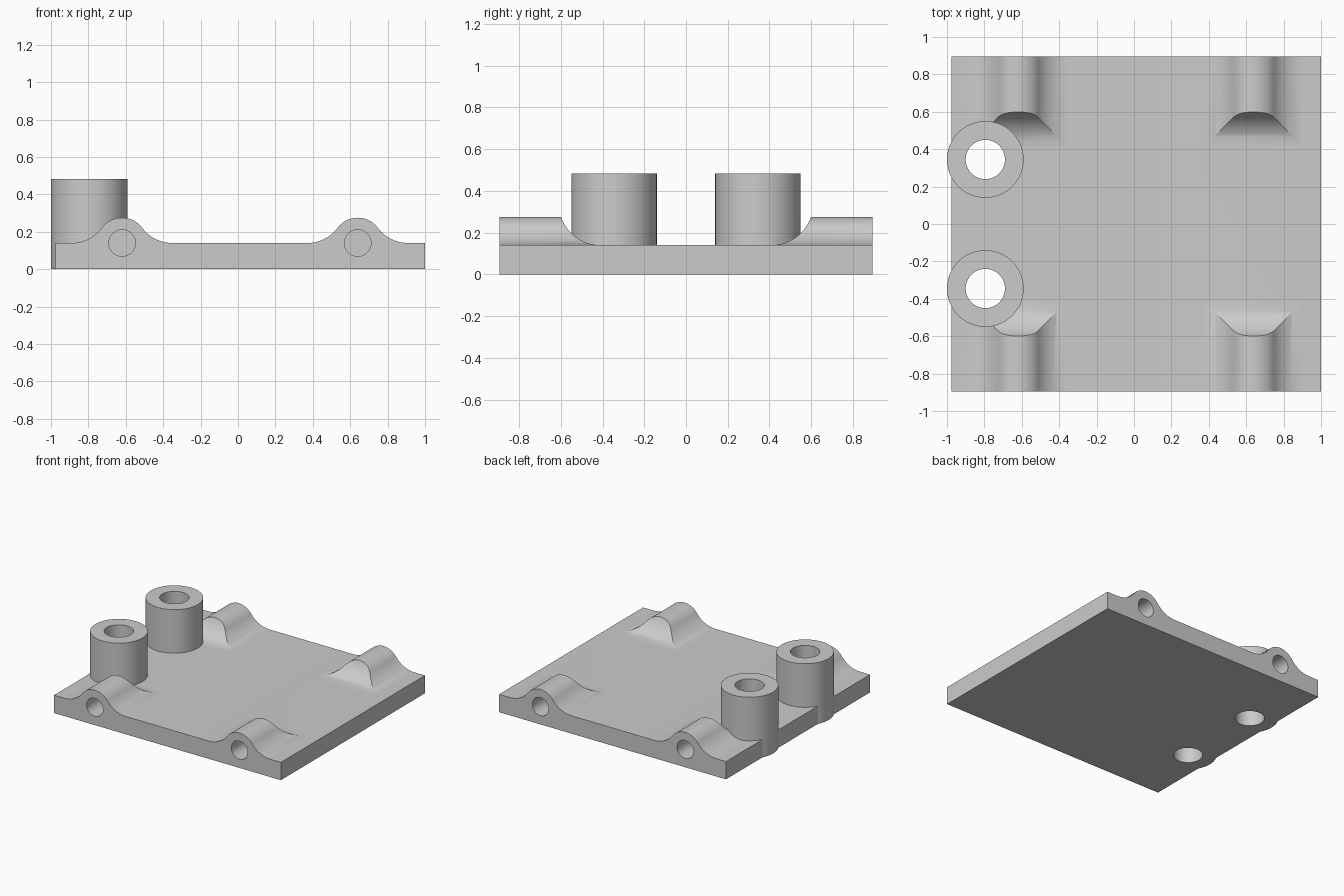
import bpy, bmesh, math
from mathutils import Vector

cube = bpy.data.objects.get("Cube")
if cube:
    bpy.data.objects.remove(cube, do_unlink=True)

PLATE_Z, HALF_Y = 0.14, 0.895
HUMP_R, FILLET_R = 0.135, 0.2
HUMP_X = (-0.62, 0.64)
BOSS_X, BOSS_Y = -0.795, 0.345

grey = bpy.data.materials.new("light grey")
grey.use_nodes = True
colour = (0.6, 0.6, 0.6, 1)
grey.diffuse_color = colour
grey.node_tree.nodes["Principled BSDF"].inputs["Base Color"].default_value = colour


def prism(name, outline, depth):
    """Solid made by sweeping a closed outline of 3D points along depth."""
    bm = bmesh.new()
    face = bm.faces.new([bm.verts.new(p) for p in outline])
    moved = bmesh.ops.extrude_face_region(bm, geom=[face])["geom"]
    bmesh.ops.translate(bm, vec=Vector(depth),
                        verts=[v for v in moved if isinstance(v, bmesh.types.BMVert)])
    bmesh.ops.recalc_face_normals(bm, faces=bm.faces)
    mesh = bpy.data.meshes.new(name)
    bm.to_mesh(mesh)
    bm.free()
    obj = bpy.data.objects.new(name, mesh)
    mesh.materials.append(grey)
    bpy.context.collection.objects.link(obj)
    return obj


def arc(cx, cz, r, start, end, steps):
    angles = [start + (end - start) * i / steps for i in range(steps + 1)]
    return [(cx + r * math.cos(a), cz + r * math.sin(a)) for a in angles]


def circle(cx, cz, r, steps=64):
    return arc(cx, cz, r, 0, math.tau, steps)[:-1]


def combine(target, tool, operation):
    mod = target.modifiers.new(operation.lower(), "BOOLEAN")
    mod.operation, mod.object, mod.solver = operation, tool, "EXACT"
    bpy.context.view_layer.objects.active = target
    bpy.ops.object.modifier_apply(modifier=mod.name)
    bpy.data.objects.remove(tool, do_unlink=True)


# Plate with four filleted humps, seen along y
tangent = math.asin(FILLET_R / (HUMP_R + FILLET_R))
reach = (HUMP_R + FILLET_R) * math.cos(tangent)
top = []
for x in HUMP_X:
    centre_z = PLATE_Z + FILLET_R
    top += arc(x - reach, centre_z, FILLET_R, -math.pi / 2, -tangent, 14)
    top += arc(x, PLATE_Z, HUMP_R, math.pi - tangent, tangent, 28)[1:-1]
    top += arc(x + reach, centre_z, FILLET_R, math.pi + tangent, math.pi * 1.5, 14)
front = [(-0.975, 0), (-0.975, PLATE_Z)] + top + [(1, PLATE_Z), (1, 0)]
base = prism("base_plate", [(x, -HALF_Y, z) for x, z in front], (0, 2 * HALF_Y, 0))

# Concave run-out at the inner end of every hump
lift = PLATE_Z + 0.0004
slope = arc(0.41, lift + FILLET_R, FILLET_R, -math.pi / 2, 0, 24)
half = slope + [(1, lift + FILLET_R), (1, -0.2)]
side = half + [(-y, z) for y, z in reversed(half)]
envelope = prism("hump_envelope", [(-1.2, y, z) for y, z in side], (2.4, 0, 0))
combine(base, envelope, "INTERSECT")

# Two tall tubular bosses through the plate edge
for s in (-1, 1):
    ring = [(x, y, 0) for x, y in circle(BOSS_X, s * BOSS_Y, 0.205, 96)]
    combine(base, prism("boss", ring, (0, 0, 0.483)), "UNION")
for s in (-1, 1):
    bore = [(x, y, -0.1) for x, y in circle(BOSS_X, s * BOSS_Y, 0.105)]
    combine(base, prism("bore", bore, (0, 0, 0.8)), "DIFFERENCE")

# Blind pin holes in the outer end of every hump
for s in (-1, 1):
    for hx in HUMP_X:
        hole = [(x, s * (HALF_Y + 0.1), z) for x, z in circle(hx, PLATE_Z, 0.071, 48)]
        combine(base, prism("pin_hole", hole, (0, -s * 0.35, 0)), "DIFFERENCE")

# Smooth curves, sharp edges
bpy.ops.object.select_all(action="DESELECT")
base.select_set(True)
bpy.context.view_layer.objects.active = base
bpy.ops.object.shade_smooth_by_angle(angle=math.radians(25))
